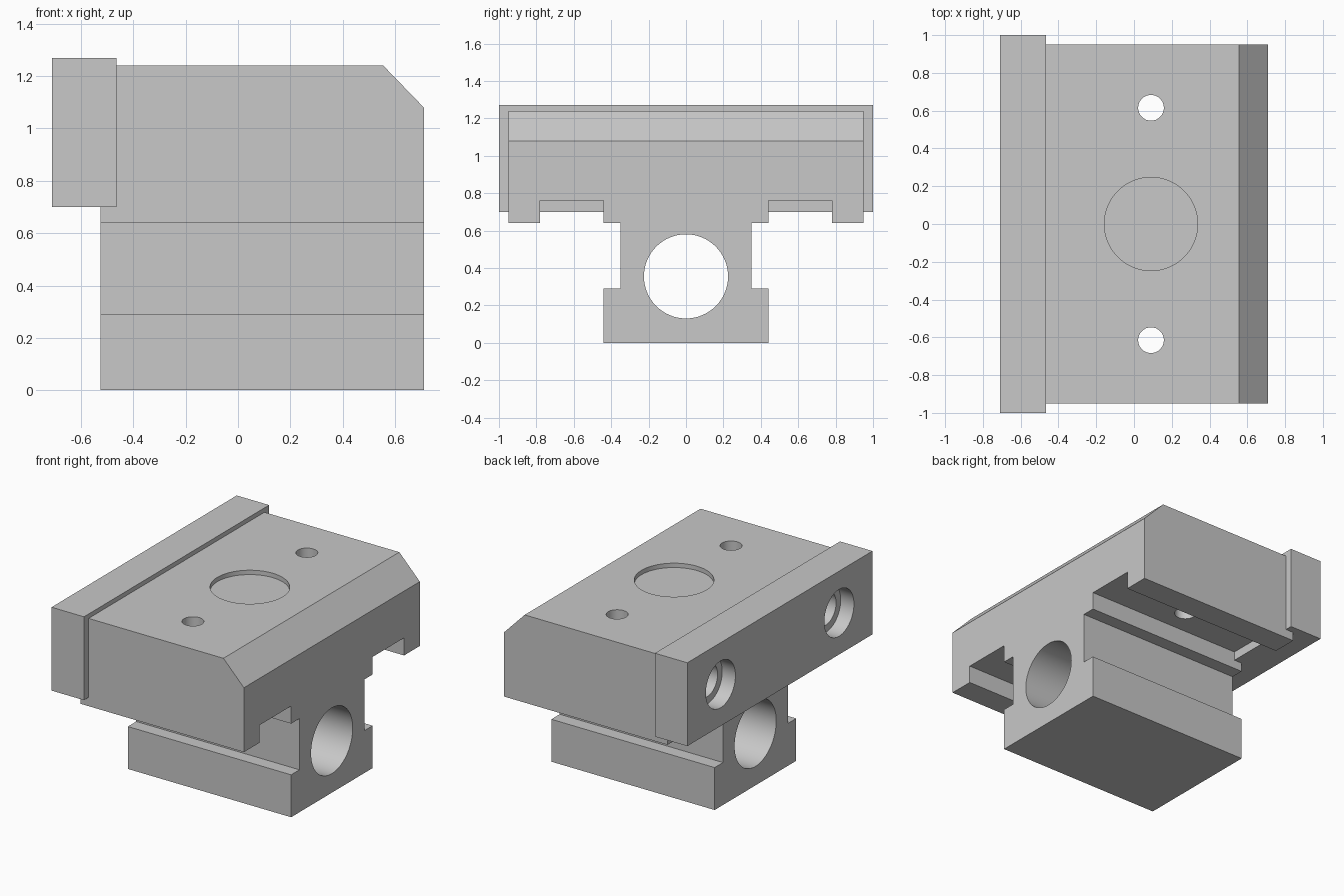
import bpy
import bmesh
from math import pi
from mathutils import Matrix, Vector

if "Cube" in bpy.data.objects:
    bpy.data.objects.remove(bpy.data.objects["Cube"], do_unlink=True)

steel = bpy.data.materials.new("light grey metal")
steel.use_nodes = True
grey = (0.58, 0.58, 0.58, 1)
steel.diffuse_color = grey
steel.node_tree.nodes["Principled BSDF"].inputs["Base Color"].default_value = grey


def add_object(name, bm):
    bmesh.ops.recalc_face_normals(bm, faces=bm.faces)
    mesh = bpy.data.meshes.new(name)
    bm.to_mesh(mesh)
    bm.free()
    mesh.materials.append(steel)
    obj = bpy.data.objects.new(name, mesh)
    bpy.context.collection.objects.link(obj)
    return obj


def prism(name, points, to_3d, length):
    """Extrude a flat outline along a vector."""
    bm = bmesh.new()
    face = bm.faces.new([bm.verts.new(to_3d(a, b)) for a, b in points])
    new = bmesh.ops.extrude_face_region(bm, geom=[face])["geom"]
    verts = [v for v in new if isinstance(v, bmesh.types.BMVert)]
    bmesh.ops.translate(bm, verts=verts, vec=Vector(length))
    return add_object(name, bm)


def box(name, low, high):
    bm = bmesh.new()
    bmesh.ops.create_cube(bm, size=1)
    low, high = Vector(low), Vector(high)
    bmesh.ops.scale(bm, vec=high - low, verts=bm.verts)
    bmesh.ops.translate(bm, vec=(low + high) / 2, verts=bm.verts)
    return add_object(name, bm)


def drill(axis, start, depth, radius):
    """Cylinder cutter that runs from start along +x or +z."""
    bm = bmesh.new()
    bmesh.ops.create_cone(bm, cap_ends=True, segments=64, radius1=radius,
                          radius2=radius, depth=depth)
    bmesh.ops.translate(bm, vec=(0, 0, depth / 2), verts=bm.verts)
    if axis == "x":
        bmesh.ops.rotate(bm, matrix=Matrix.Rotation(pi / 2, 3, "Y"), verts=bm.verts)
    bmesh.ops.translate(bm, vec=start, verts=bm.verts)
    return add_object("drill_cutter", bm)


def cut(target, cutter):
    mod = target.modifiers.new("cut", "BOOLEAN")
    mod.operation = "DIFFERENCE"
    mod.solver = "EXACT"
    mod.object = cutter
    bpy.context.view_layer.objects.active = target
    bpy.ops.object.modifier_apply(modifier=mod.name)
    bpy.data.objects.remove(cutter, do_unlink=True)


# Main block: mirrored cross-section with two slots, a neck and a foot
half = [(0.44, 0), (0.44, 0.29), (0.35, 0.29), (0.35, 0.64), (0.44, 0.64),
        (0.44, 0.76), (0.78, 0.76), (0.78, 0.64), (0.95, 0.64), (0.95, 1.24)]
outline = half + [(-y, z) for y, z in reversed(half)]
body = prism("slide_body", outline, lambda y, z: (-0.525, y, z), (1.235, 0, 0))

# Sloped front edge and the seat for the end plate
cut(body, prism("chamfer_cutter", [(0.555, 1.24), (0.71, 1.08), (0.9, 1.08), (0.9, 1.4),
                                   (0.555, 1.4)], lambda x, z: (x, -1.1, z), (0, 2.2, 0)))
cut(body, box("seat_cutter", (-0.7, -1.1, 0.7), (-0.465, 1.1, 1.4)))

# Long bore and shallow round pocket
cut(body, drill("x", (-0.8, 0, 0.355), 1.8, 0.225))
cut(body, drill("z", (0.09, 0, 1.21), 0.2, 0.247))

# End plate
plate = box("end_plate", (-0.71, -1, 0.7), (-0.465, 1, 1.27))

# Mounting holes and counterbored bolt holes
for side in (-1, 1):
    cut(body, drill("z", (0.09, side * 0.615, 0.5), 1, 0.068))
    cut(body, drill("x", (-0.6, side * 0.64, 0.985), 0.35, 0.11))
    cut(plate, drill("x", (-0.8, side * 0.64, 0.985), 0.5, 0.11))
    cut(plate, drill("x", (-0.8, side * 0.64, 0.985), 0.19, 0.16))

# Smooth bores with sharp edges
for obj in (body, plate):
    bpy.ops.object.select_all(action="DESELECT")
    obj.select_set(True)
    bpy.context.view_layer.objects.active = obj
    bpy.ops.object.shade_smooth_by_angle()
